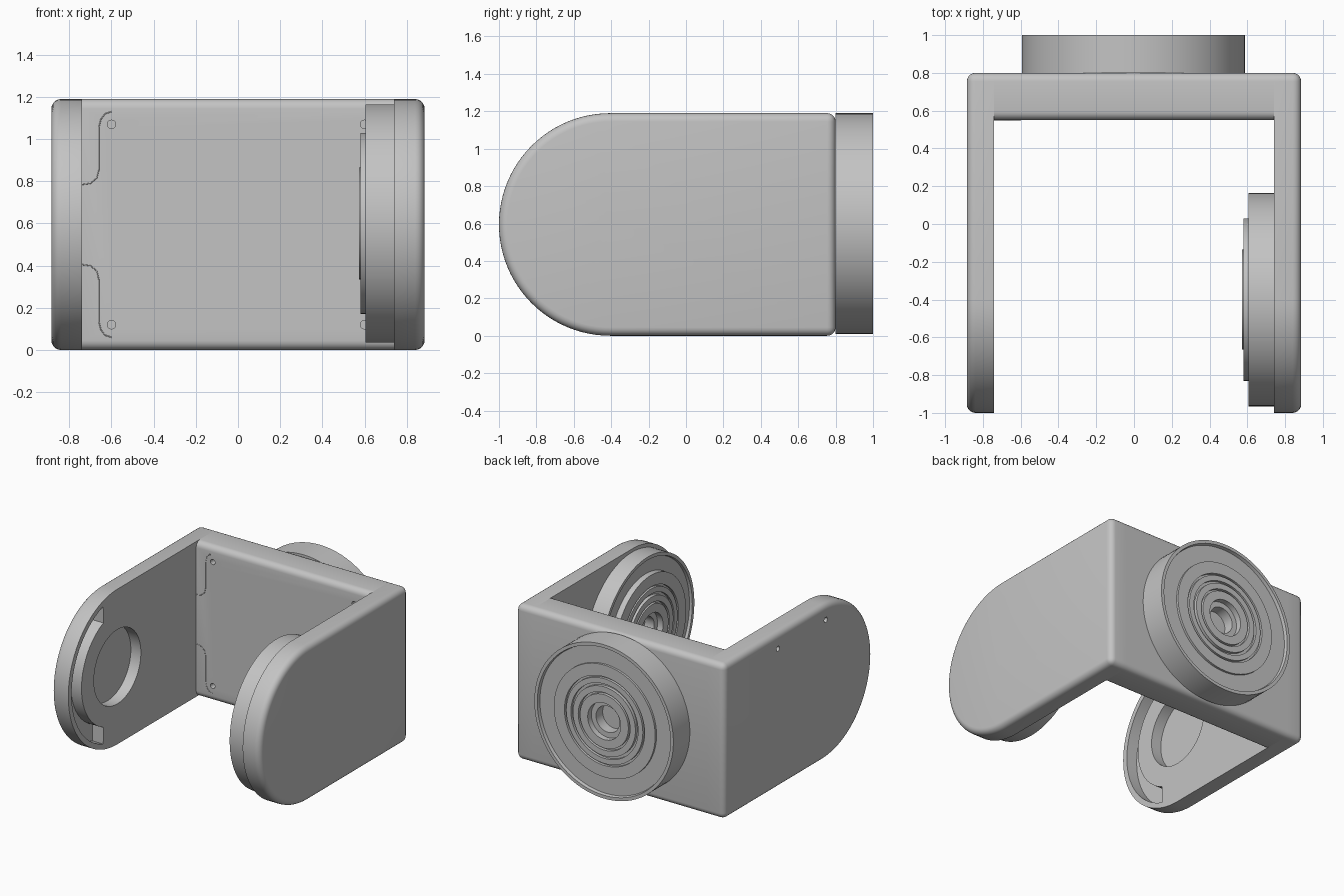
import bpy, bmesh
from math import sin, cos, radians, pi
from mathutils import Matrix, Vector

cube = bpy.data.objects.get("Cube")
if cube:
    bpy.data.objects.remove(cube, do_unlink=True)

GREY = (0.55, 0.55, 0.55, 1)
grey = bpy.data.materials.new("plain grey")
grey.use_nodes = True
grey.diffuse_color = GREY
grey.node_tree.nodes["Principled BSDF"].inputs["Base Color"].default_value = GREY

H, R = 1.19, 0.595          # bracket height, arm end radius
W, INNER = 0.885, 0.74      # outer and inner half widths
BACK, PLATE = 0.8, 0.55     # rear and front of the back plate
PIVOT = -0.405              # arm end centre along y
MID = H / 2
ROUND = 0.045


def add(name, bm):
    bmesh.ops.recalc_face_normals(bm, faces=bm.faces)
    mesh = bpy.data.meshes.new(name)
    bm.to_mesh(mesh)
    bm.free()
    obj = bpy.data.objects.new(name, mesh)
    bpy.context.collection.objects.link(obj)
    mesh.materials.append(grey)
    return obj


def smooth(obj):
    bpy.ops.object.select_all(action="DESELECT")
    obj.select_set(True)
    bpy.context.view_layer.objects.active = obj
    bpy.ops.object.shade_smooth_by_angle(angle=radians(32))


def arc(r, start, end, steps):
    angles = [radians(start + (end - start) * i / steps) for i in range(steps + 1)]
    return [(PIVOT + r * cos(a), MID + r * sin(a)) for a in angles]


def prism(points, x0, x1):
    """Extrude a side outline (y, z) from x0 to x1."""
    bm = bmesh.new()
    face = bm.faces.new([bm.verts.new((x0, y, z)) for y, z in points])
    new = bmesh.ops.extrude_face_region(bm, geom=[face])["geom"]
    verts = [v for v in new if isinstance(v, bmesh.types.BMVert)]
    bmesh.ops.translate(bm, verts=verts, vec=(x1 - x0, 0, 0))
    return bm


def round_edges(bm, rule):
    edges = [e for e in bm.edges if rule(*[v.co for v in e.verts])]
    bmesh.ops.bevel(bm, geom=edges, offset=ROUND, offset_type="OFFSET",
                    segments=5, profile=0.5, affect="EDGES")


def lathe(name, profile, origin, axis):
    """Spin (radius, height) points about an axis through origin."""
    bm = bmesh.new()
    verts = [bm.verts.new((r, 0, h)) for r, h in profile]
    edges = [bm.edges.new(pair) for pair in zip(verts, verts[1:])]
    bmesh.ops.spin(bm, geom=verts + edges, cent=(0, 0, 0), axis=(0, 0, 1),
                   angle=2 * pi, steps=96)
    bmesh.ops.remove_doubles(bm, verts=bm.verts, dist=0.0002)
    turn = Vector((0, 0, 1)).rotation_difference(Vector(axis)).to_matrix().to_4x4()
    bm.transform(Matrix.Translation(origin) @ turn)
    obj = add(name, bm)
    smooth(obj)
    return obj


def pin(r, depth, centre, axis):
    """Cylindrical cutter centred on a surface point."""
    bm = bmesh.new()
    bmesh.ops.create_cone(bm, cap_ends=True, segments=48 if r > 0.1 else 20,
                          radius1=r, radius2=r, depth=2 * depth)
    turn = Vector((0, 0, 1)).rotation_difference(Vector(axis)).to_matrix().to_4x4()
    bm.transform(Matrix.Translation(centre) @ turn)
    return bm


def cut(obj, cutters):
    for bm in cutters:
        tool = add("cutter", bm)
        tool.hide_render = True
        mod = obj.modifiers.new("cut", "BOOLEAN")
        mod.operation, mod.solver, mod.object = "DIFFERENCE", "EXACT", tool
        bpy.context.view_layer.objects.active = obj
        bpy.ops.object.modifier_apply(modifier=mod.name)
        bpy.data.objects.remove(tool, do_unlink=True)
    smooth(obj)


# Two arms: round front end, rounded outer perimeter and rear edges
def make_arm(name, side):
    outline = [(BACK, 0), (BACK, H)] + arc(R, 90, 270, 48)
    bm = prism(outline, side * INNER, side * W)

    def rule(a, b):
        outer = abs(a.x) > W - 0.001 and abs(b.x) > W - 0.001
        rear = a.y > BACK - 0.001 and b.y > BACK - 0.001 and abs(a.z - b.z) < 0.001
        return outer or rear
    round_edges(bm, rule)
    return add(name, bm)


left_arm = make_arm("left_arm", 1)
right_arm = make_arm("right_arm", -1)
cut(left_arm, [pin(0.032, 0.08, (W, PIVOT, MID), (1, 0, 0))])

# Right arm: bearing seat, curved slot on the inside, screw holes outside
slot = arc(0.555, 108, 252, 36) + arc(0.435, 247, 113, 36)
cutters = [pin(0.285, 0.085, (-INNER, PIVOT, MID), (1, 0, 0)),
           prism(slot, -INNER - 0.09, -INNER + 0.05)]
cutters += [pin(0.02, 0.04, (-W, y, MID + s * 0.475), (1, 0, 0))
            for y in (0.15, -0.43) for s in (-1, 1)]
cut(right_arm, cutters)

# Back plate with rounded long edges and four screw holes
bm = prism([(PLATE, 0), (BACK, 0), (BACK, H), (PLATE, H)], -INNER, INNER)
round_edges(bm, lambda a, b: abs(a.x - b.x) > 1)
back_plate = add("back_plate", bm)
cut(back_plate, [pin(0.02, 0.05, (sx * 0.6, PLATE, MID + sz * 0.475), (0, 1, 0))
                 for sx in (-1, 1) for sz in (-1, 1)])

# Fine cover seams on the inside of the back plate
for name, s in (("upper_seam", 1), ("lower_seam", -1)):
    data = bpy.data.curves.new(name, "CURVE")
    data.dimensions = "3D"
    data.bevel_depth = 0.003
    data.bevel_resolution = 1
    path = [(-INNER, 0.19), (-0.7, 0.195), (-0.67, 0.22), (-0.66, 0.26),
            (-0.66, 0.46), (-0.65, 0.5), (-0.63, 0.525), (-0.6, 0.535)]
    line = data.splines.new("POLY")
    line.points.add(len(path) - 1)
    for point, (x, z) in zip(line.points, path):
        point.co = (x, PLATE + 0.001, MID + s * z, 1)
    data.materials.append(grey)
    bpy.context.collection.objects.link(bpy.data.objects.new(name, data))


# Turned hub faces: concentric grooves around a stepped centre bore
def hub_face(top, crown):
    rings = []
    for outer, inner in ((0.34, 0.325), (0.285, 0.265), (0.22, 0.205)):
        level = top if outer > 0.3 else crown
        rings += [(outer, rings[-1][1] if rings else top),
                  (outer, top - 0.02), (inner, top - 0.02),
                  (inner, level if outer < 0.3 else top)]
    return rings + [(0.14, crown), (0.14, top - 0.04), (0.1, top - 0.04),
                    (0.1, top - 0.12), (0, top - 0.12)]


lathe("rear_hub",
      [(0, 0), (0.59, 0), (0.59, 0.2), (0.565, 0.2), (0.56, 0.175),
       (0.43, 0.175), (0.43, 0.192)] + hub_face(0.192, 0.196),
      (-0.003, BACK, MID + 0.005), (0, 1, 0))

lathe("inner_hub",
      [(0, 0), (0.565, 0), (0.565, 0.135), (0.54, 0.135), (0.535, 0.115),
       (0.43, 0.115), (0.43, 0.16)] + hub_face(0.16, 0.167),
      (INNER, PIVOT + 0.005, MID + 0.005), (-1, 0, 0))
